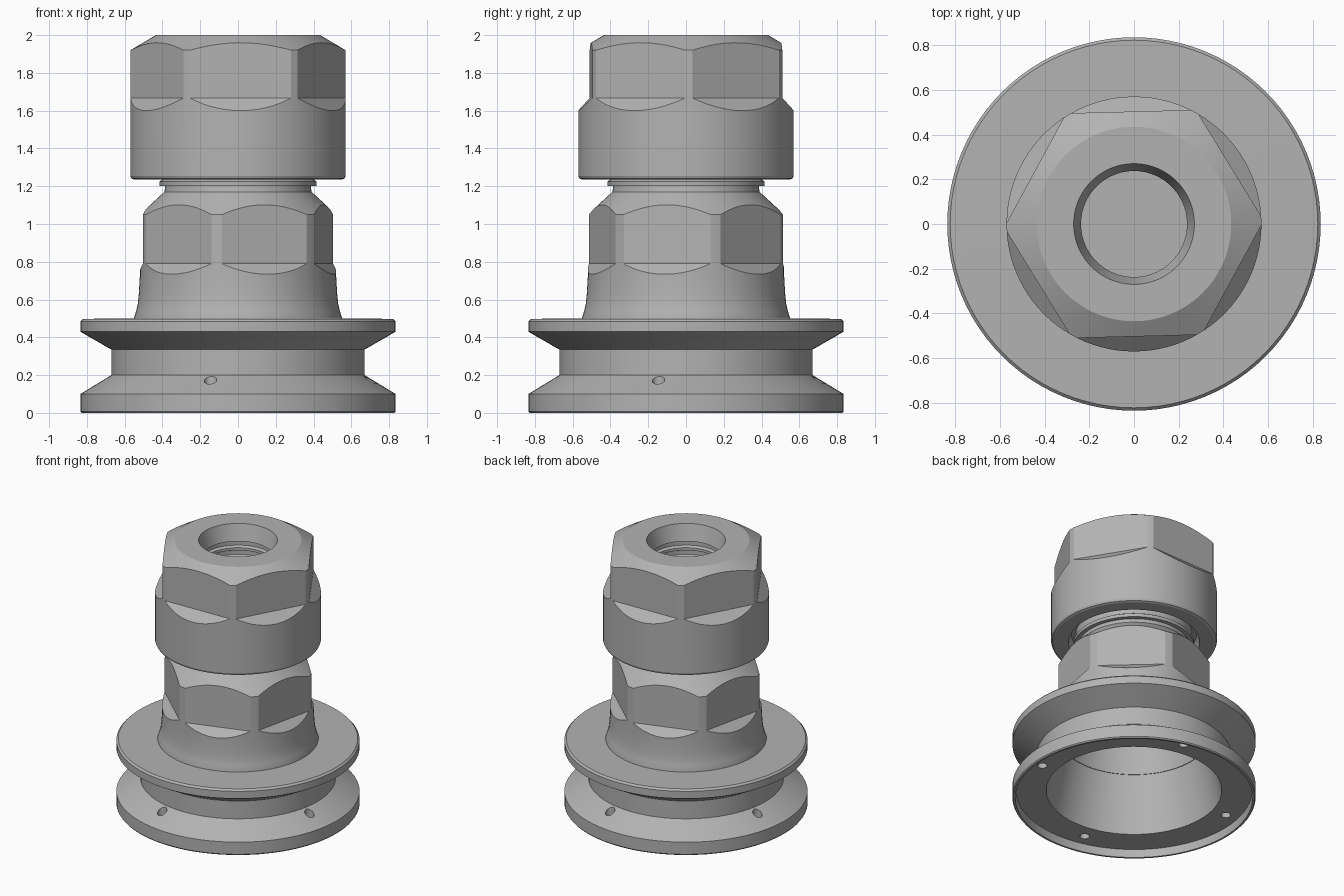
import bpy, bmesh
from math import cos, sin, pi, radians

if "Cube" in bpy.data.objects:
    bpy.data.objects.remove(bpy.data.objects["Cube"], do_unlink=True)

grey = bpy.data.materials.new("satin grey metal")
grey.use_nodes = True
colour = (0.45, 0.45, 0.45, 1)
grey.diffuse_color = colour
grey.node_tree.nodes["Principled BSDF"].inputs["Base Color"].default_value = colour


def lathe(name, profile, sides=96, turn=0.0):
    """Spin an (r, z) profile that starts and ends on the axis."""
    bm = bmesh.new()
    rings = []
    for r, z in profile:
        if r == 0:
            rings.append([bm.verts.new((0, 0, z))] * sides)
        else:
            angles = [radians(turn) + 2 * pi * i / sides for i in range(sides)]
            rings.append([bm.verts.new((r * cos(a), r * sin(a), z)) for a in angles])
    for low, high in zip(rings, rings[1:]):
        for i in range(sides):
            j = (i + 1) % sides
            corners = dict.fromkeys((low[i], low[j], high[j], high[i]))
            bm.faces.new(list(corners))
    bmesh.ops.recalc_face_normals(bm, faces=bm.faces)
    mesh = bpy.data.meshes.new(name)
    bm.to_mesh(mesh)
    bm.free()
    mesh.materials.append(grey)
    obj = bpy.data.objects.new(name, mesh)
    bpy.context.collection.objects.link(obj)
    return obj


def select(obj):
    bpy.ops.object.select_all(action='DESELECT')
    obj.select_set(True)
    bpy.context.view_layer.objects.active = obj


def combine(obj, tool, operation):
    """Apply a boolean and discard the tool."""
    mod = obj.modifiers.new("cut", 'BOOLEAN')
    mod.operation, mod.solver, mod.object = operation, 'EXACT', tool
    select(obj)
    bpy.ops.object.modifier_apply(modifier=mod.name)
    bpy.data.objects.remove(tool, do_unlink=True)


def hex_envelope(apothem, ledge, bottom, top, turn):
    """Six flats above the ledge, flaring outward at 45 degrees below it."""
    k = 1 / cos(pi / 6)
    wide = apothem + 0.4
    return lathe("hex_cutter", [(0, bottom), (wide * k, bottom), (wide * k, ledge - 0.4),
                                (apothem * k, ledge), (apothem * k, top), (0, top)], 6, turn)


# Clamping nut with stepped, closed bore
nut = lathe("clamping_nut", [
    (0, 1.30), (0.43, 1.30), (0.45, 1.235), (0.55, 1.235), (0.564, 1.241), (0.57, 1.255),
    (0.57, 1.92), (0.435, 2.0), (0.27, 2.0), (0.237, 1.88), (0.26, 1.87), (0.26, 1.84),
    (0.24, 1.83), (0.24, 1.81), (0.26, 1.80), (0.26, 1.77), (0.24, 1.76), (0.24, 1.73),
    (0, 1.73)])
combine(nut, hex_envelope(0.503, 1.667, 1.1, 2.1, 1.5), 'INTERSECT')

# Hex body with flared foot and neck, hollow from below
body = lathe("hex_body", [
    (0, 0.80), (0.44, 0.80), (0.508, 0.48), (0.552, 0.48), (0.552, 0.50), (0.539, 0.54),
    (0.530, 0.58), (0.525, 0.63), (0.52, 0.72), (0.52, 1.05), (0.39, 1.17),
    (0.385, 1.20), (0, 1.20)])
combine(body, hex_envelope(0.464, 0.79, 0.3, 1.4, 17.5), 'INTERSECT')

# Thread ring between body and nut
collar = lathe("neck_ring", [(0, 1.20), (0.415, 1.20), (0.415, 1.225), (0.40, 1.235),
                             (0.40, 1.30), (0, 1.30)])

# Grooved base, an open ring: the profile closes on itself
base = lathe("grooved_base", [
    (0.508, 0.50), (0.602, 0.06), (0.81, 0.06), (0.815, 0.0), (0.829, 0.0), (0.835, 0.008),
    (0.835, 0.10), (0.67, 0.20), (0.67, 0.335), (0.835, 0.43), (0.835, 0.485),
    (0.822, 0.498), (0.508, 0.50)])
bm = bmesh.new()
bm.from_mesh(base.data)
bmesh.ops.remove_doubles(bm, verts=bm.verts, dist=1e-5)
bmesh.ops.recalc_face_normals(bm, faces=bm.faces)
bm.to_mesh(base.data)
bm.free()

# Four vertical holes through the lower flange
for i in range(4):
    drill = lathe("drill", [(0, 0.02), (0.033, 0.02), (0.033, 0.26), (0, 0.26)], 20)
    a = radians(-11.7 + 90 * i)
    drill.location = (0.715 * cos(a), 0.715 * sin(a), 0)
    bpy.context.view_layer.update()
    combine(base, drill, 'DIFFERENCE')

for part in (nut, body, collar, base):
    select(part)
    bpy.ops.object.shade_smooth_by_angle(angle=radians(22))
